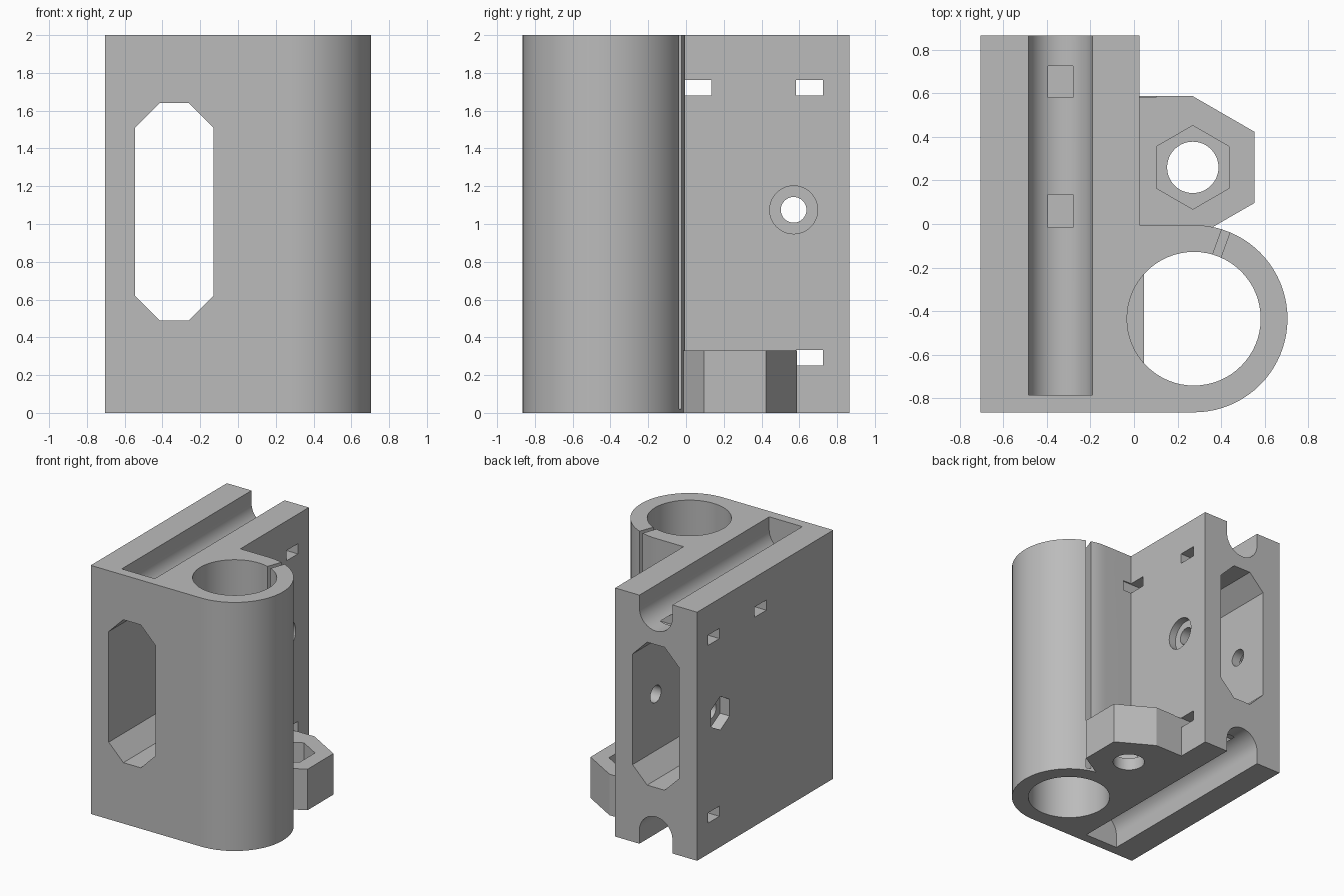
import bpy, bmesh
from math import cos, sin, pi, radians
from mathutils import Matrix, Vector

cube = bpy.data.objects.get("Cube")
if cube:
    bpy.data.objects.remove(cube, do_unlink=True)

grey = bpy.data.materials.new("plain_grey")
grey.use_nodes = True
COLOUR = (0.5, 0.5, 0.5, 1)
grey.diffuse_color = COLOUR
grey.node_tree.nodes["Principled BSDF"].inputs["Base Color"].default_value = COLOUR


def prism(name, outline, start, end, axis="Z"):
    """Extrude an outline along an axis: X takes (y, z), Y takes (x, z), Z takes (x, y)."""
    place = {"X": lambda a, b, t: (t, a, b),
             "Y": lambda a, b, t: (a, t, b),
             "Z": lambda a, b, t: (a, b, t)}[axis]
    bm = bmesh.new()
    face = bm.faces.new([bm.verts.new(place(a, b, start)) for a, b in outline])
    ext = bmesh.ops.extrude_face_region(bm, geom=[face])
    verts = [g for g in ext["geom"] if isinstance(g, bmesh.types.BMVert)]
    bmesh.ops.translate(bm, verts=verts, vec=Vector(place(0, 0, end - start)))
    bmesh.ops.recalc_face_normals(bm, faces=bm.faces)
    mesh = bpy.data.meshes.new(name)
    bm.to_mesh(mesh)
    bm.free()
    mesh.materials.append(grey)
    obj = bpy.data.objects.new(name, mesh)
    bpy.context.collection.objects.link(obj)
    return obj


def rect(a0, a1, b0, b1):
    return [(a0, b0), (a1, b0), (a1, b1), (a0, b1)]


def arc(centre, r, start=0, end=360, n=64):
    steps = n if end - start == 360 else n + 1
    angles = [radians(start + (end - start) * i / n) for i in range(steps)]
    return [(centre[0] + r * cos(t), centre[1] + r * sin(t)) for t in angles]


def combine(target, tool, operation="DIFFERENCE"):
    mod = target.modifiers.new(tool.name, "BOOLEAN")
    mod.operation = operation
    mod.solver = "EXACT"
    mod.object = tool
    bpy.context.view_layer.objects.active = target
    bpy.ops.object.modifier_apply(modifier=mod.name)
    bpy.data.objects.remove(tool, do_unlink=True)


BEARING = (0.275, -0.435)
NUT = (0.27, 0.26)
BOLT = (0.57, 1.075)
ROD_X, ROD_R = -0.338, 0.147

# Main block with the rounded bearing sleeve
outline = [(-0.705, 0.865), (-0.705, -0.865)]
outline += arc(BEARING, 0.43, -90, 90, 40)
outline += [(0.025, -0.005), (0.025, 0.865)]
bracket = prism("bracket", outline, 0, 2)

# Hexagonal nut block at the foot
hexagon = arc(NUT, 0.327, -90, 90, 3)
combine(bracket, prism("nut_block", hexagon + [(-0.05, 0.587), (-0.05, -0.067)], 0, 0.33), "UNION")

# Bearing bore, its flat inner wall and the clamp slit
combine(bracket, prism("bore", arc(BEARING, 0.307), -0.1, 2.1))
combine(bracket, prism("bore_flat", rect(-0.085, 0.045, -0.68, -0.19), 0.49, 1.64), "UNION")
slit = prism("slit", rect(0.27, 0.455, -0.02, 0.02), 0.02, 2.1)
slit.data.transform(Matrix.Translation((*BEARING, 0)) @ Matrix.Rotation(radians(70), 4, "Z"))
combine(bracket, slit)

# Belt window with chamfered corners
c = 0.13
x0, x1, z0, z1 = -0.545, -0.13, 0.49, 1.64
window = [(x0 + c, z0), (x1 - c, z0), (x1, z0 + c), (x1, z1 - c),
          (x1 - c, z1), (x0 + c, z1), (x0, z1 - c), (x0, z0 + c)]
combine(bracket, prism("belt_window", window, -1, 1, "Y"))

# Rod grooves, open at the top and the bottom
upper = arc((ROD_X, 1.897), ROD_R, 180, 360, 32)
upper += [(ROD_X + ROD_R, 2.1), (ROD_X - ROD_R, 2.1)]
lower = arc((ROD_X, 0.108), ROD_R, 0, 180, 32)
lower += [(ROD_X - ROD_R, -0.1), (ROD_X + ROD_R, -0.1)]
for name, shape in (("upper_groove", upper), ("lower_groove", lower)):
    combine(bracket, prism(name, shape, -0.785, 1, "Y"))

# Tie slots running sideways
for y0, y1, z in ((-0.015, 0.135, 1.68), (0.582, 0.725, 1.68), (0.582, 0.725, 0.25)):
    combine(bracket, prism("tie_slot", rect(y0, y1, z, z + 0.082), -0.8, 0.1, "X"))

# Cross bolt hole with a round recess on one side and a hexagonal one on the other
combine(bracket, prism("bolt_hole", arc(BOLT, 0.068, n=32), -0.8, 0.1, "X"))
combine(bracket, prism("bolt_recess", arc(BOLT, 0.127, n=48), -0.035, 0.1, "X"))
combine(bracket, prism("bolt_nut_recess", arc(BOLT, 0.135, 30, 390, 6), -0.8, -0.62, "X"))

# Upright screw hole and its nut pocket
combine(bracket, prism("screw_hole", arc(NUT, 0.118, n=48), -0.1, 0.5))
combine(bracket, prism("nut_pocket", arc(NUT, 0.192, 30, 390, 6), 0.1, 0.5))

# Smooth the round walls and keep the edges sharp
bpy.ops.object.select_all(action="DESELECT")
bracket.select_set(True)
bpy.context.view_layer.objects.active = bracket
bpy.ops.object.shade_smooth_by_angle(angle=radians(25))
